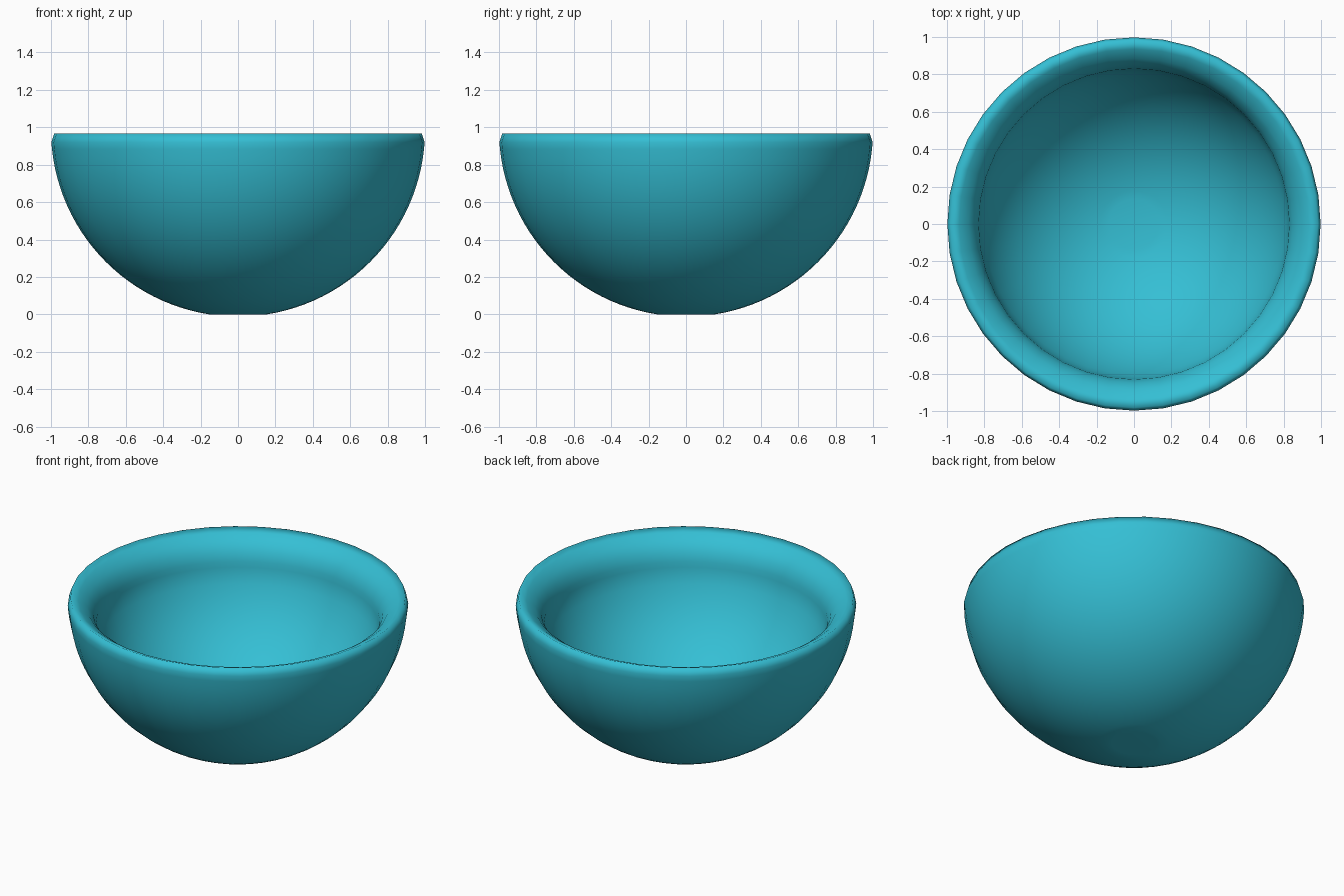
import bpy, bmesh
from math import sin, cos, radians, pi

if "Cube" in bpy.data.objects:
    bpy.data.objects.remove(bpy.data.objects["Cube"])

SIDES = 40
CENTRE_Z = 0.988      # centre of the outer and inner spheres
INNER = 0.86          # radius of the hollow


def arc(radius, start, stop, step):
    """Profile points on a sphere; angle is measured from straight down."""
    return [(radius * sin(radians(a)), CENTRE_Z - radius * cos(radians(a)))
            for a in range(start, stop, step)]


# Outer wall, rounded rim sloping inwards, inner wall
outer = [(0, 0), (0.13, 0)] + arc(1.0, 9, 85, 3) + [(0.998, 0.92)]
rim = [(0.982, 0.968), (0.935, 0.95), (0.885, 0.915), (0.85, 0.868), (0.831, 0.81)]
inner = [(0.828, 0.775)] + arc(INNER, 72, 8, -3) + [(0, CENTRE_Z - INNER * cos(radians(9)))]
profile = outer + rim + inner

# Bowl: profile spun around the vertical axis
bm = bmesh.new()
verts = [bm.verts.new((x, 0, z)) for x, z in profile]
edges = [bm.edges.new(pair) for pair in zip(verts, verts[1:])]
bmesh.ops.spin(bm, geom=verts + edges, cent=(0, 0, 0), axis=(0, 0, 1),
               angle=2 * pi, steps=SIDES, use_merge=False)
bmesh.ops.remove_doubles(bm, verts=bm.verts, dist=0.0005)
bmesh.ops.recalc_face_normals(bm, faces=bm.faces)
for face in bm.faces:
    face.smooth = True

mesh = bpy.data.meshes.new("bowl")
bm.to_mesh(mesh)
bm.free()
bowl = bpy.data.objects.new("bowl", mesh)
bpy.context.collection.objects.link(bowl)

# Turquoise glaze
glaze = bpy.data.materials.new("turquoise")
glaze.diffuse_color = (0.035, 0.52, 0.66, 1)
glaze.use_nodes = True
glaze.node_tree.nodes["Principled BSDF"].inputs["Base Color"].default_value = glaze.diffuse_color
mesh.materials.append(glaze)
